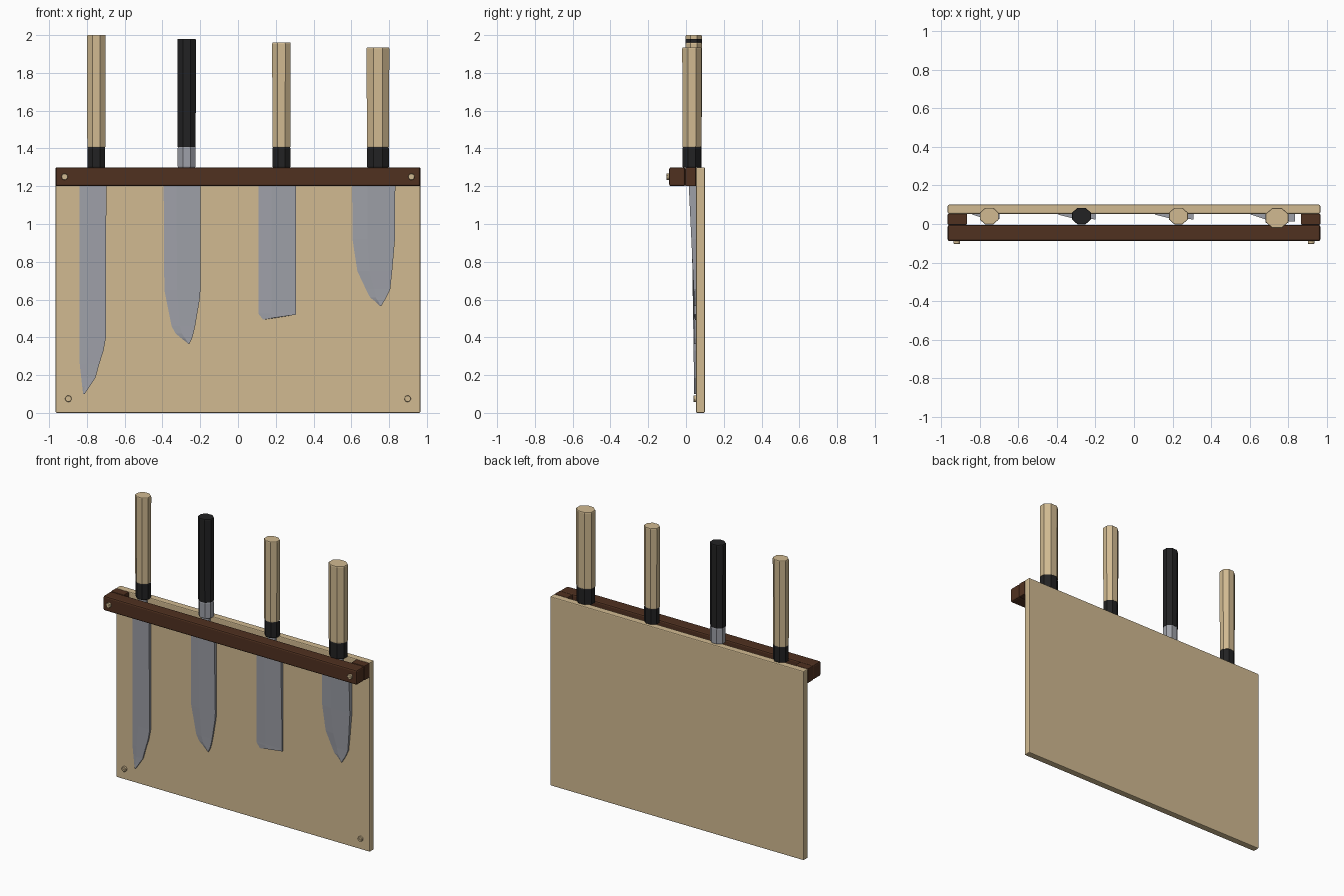
import bpy, bmesh, math

if "Cube" in bpy.data.objects:
    bpy.data.objects.remove(bpy.data.objects["Cube"])


def material(name, srgb):
    lin = [((c / 255 + 0.055) / 1.055) ** 2.4 if c > 10 else c / 255 / 12.92 for c in srgb]
    m = bpy.data.materials.new(name)
    m.diffuse_color = (*lin, 1)
    m.use_nodes = True
    m.node_tree.nodes["Principled BSDF"].inputs["Base Color"].default_value = m.diffuse_color
    return m


TAN = material("pale wood", (209, 186, 145))
BROWN = material("dark wood", (80, 49, 32))
BLACK = material("black horn", (34, 34, 35))
STEEL = material("steel", (158, 160, 168))


def finish(name, bm, mat, bevel=0.0):
    bmesh.ops.recalc_face_normals(bm, faces=bm.faces)
    me = bpy.data.meshes.new(name)
    bm.to_mesh(me)
    bm.free()
    me.materials.append(mat)
    ob = bpy.data.objects.new(name, me)
    bpy.context.collection.objects.link(ob)
    if bevel:
        mod = ob.modifiers.new("bevel", 'BEVEL')
        mod.width = bevel
        mod.segments = 2
    return ob


def box(name, lo, hi, mat, bevel=0.0):
    bm = bmesh.new()
    bmesh.ops.create_cube(bm, size=1)
    for v in bm.verts:
        v.co = [lo[i] + (v.co[i] + 0.5) * (hi[i] - lo[i]) for i in range(3)]
    return finish(name, bm, mat, bevel)


def skin(bm, rings):
    """Bridge closed vertex rings and cap both ends."""
    rings = [[bm.verts.new(p) for p in r] for r in rings]
    n = len(rings[0])
    for a, b in zip(rings, rings[1:]):
        for i in range(n):
            j = (i + 1) % n
            bm.faces.new((a[i], a[j], b[j], b[i]))
    bm.faces.new(rings[0])
    bm.faces.new(rings[-1])


def octagon_bar(name, cx, cy, rx, ry, levels, mat):
    """Eight-sided bar; levels are (z, scale)."""
    k = 1 / math.cos(math.pi / 8)
    angles = [(i + 0.5) * math.pi / 4 for i in range(8)]
    bm = bmesh.new()
    skin(bm, [[(cx + rx * k * s * math.cos(a), cy + ry * k * s * math.sin(a), z)
               for a in angles] for z, s in levels])
    return finish(name, bm, mat)


def blade(name, rows, front_y):
    """Wedge blade: thin cutting edge on the left, thick spine on the right."""
    top, tip = rows[0][0], rows[-1][0]
    rings = []
    for z, xl, xr in rows:
        t = (top - z) / (top - tip)
        spine = front_y + (0.042 - front_y) * min(1, t * 1.1)
        xm = xl + (xr - xl) * 0.35
        rings.append([(xl, 0.049, z), (xm, spine + 0.3 * (0.049 - spine), z),
                      (xr, spine, z), (xr, 0.052, z), (xl, 0.052, z)])
    bm = bmesh.new()
    skin(bm, rings)
    return finish(name, bm, STEEL)


def screw(name, x, z, y_face, r, h, turn):
    """Round head with a cross-cut slot between two half discs."""
    bm = bmesh.new()
    d = math.asin(0.16)
    base = [i * math.tau / 20 for i in range(20)]
    ring = lambda y, s: [(x + s * r * math.cos(a), y, z + s * r * math.sin(a)) for a in base]
    skin(bm, [ring(y_face + 0.002, 1), ring(y_face - h * 0.6, 1)])
    for side in (0, math.pi):
        arc = [side + d + i * (math.pi - 2 * d) / 10 + turn for i in range(11)]
        half = lambda y, s: [(x + s * r * math.cos(a), y, z + s * r * math.sin(a)) for a in arc]
        skin(bm, [half(y_face - h * 0.6, 1), half(y_face - h * 0.85, 1), half(y_face - h, 0.9)])
    return finish(name, bm, TAN)


# Back board, front rail and end spacers
box("back_board", (-0.965, 0.053, 0), (0.965, 0.1, 1.3), TAN, 0.006)
box("front_rail", (-0.965, -0.089, 1.2), (0.965, -0.004, 1.3), BROWN, 0.01)
for side, s in (("left", -1), ("right", 1)):
    xs = sorted((s * 0.865, s * 0.965))
    box(side + "_spacer", (xs[0], -0.004, 1.2), (xs[1], 0.053, 1.3), BROWN, 0.005)
    screw(side + "_rail_screw", s * 0.918, 1.25, -0.089, 0.017, 0.014, 0.5)
    screw(side + "_board_screw", s * 0.898, 0.075, 0.053, 0.017, 0.014, -0.4)

# Knives: handle centre, radii, top, colours, spine front, blade rows (z, left, right)
knives = [
    ("slicer", -0.75, 0.041, 0.049, 0.043, 2.0, TAN, BLACK, 0.026,
     [(1.26, -0.838, -0.697), (0.40, -0.838, -0.699), (0.33, -0.838, -0.712),
      (0.26, -0.838, -0.734), (0.185, -0.83, -0.755), (0.14, -0.825, -0.785),
      (0.1, -0.82, -0.812)]),
    ("chef", -0.272, 0.041, 0.049, 0.043, 1.98, BLACK, STEEL, 0.024,
     [(1.26, -0.394, -0.199), (0.65, -0.39, -0.199), (0.6, -0.38, -0.203),
      (0.46, -0.352, -0.227), (0.42, -0.33, -0.236), (0.395, -0.3, -0.243),
      (0.366, -0.263, -0.257)]),
    ("cleaver", 0.23, 0.041, 0.049, 0.043, 1.96, TAN, BLACK, 0.024,
     [(1.26, 0.108, 0.307), (0.525, 0.108, 0.307), (0.515, 0.116, 0.307),
      (0.496, 0.133, 0.15)]),
    ("utility", 0.741, 0.031, 0.06, 0.051, 1.935, TAN, BLACK, 0.012,
     [(1.26, 0.604, 0.833), (0.92, 0.606, 0.831), (0.75, 0.632, 0.816),
      (0.655, 0.677, 0.806), (0.61, 0.7, 0.785), (0.59, 0.727, 0.773),
      (0.565, 0.752, 0.758)]),
]
for name, cx, cy, rx, ry, top, grip, collar, front_y, rows in knives:
    octagon_bar(name + "_handle", cx, cy, rx, ry,
                [(1.408, 0.96), (1.413, 0.98), (top - 0.006, 1), (top, 0.96)], grip)
    octagon_bar(name + "_ferrule", cx, cy, rx * 0.96, ry * 0.96,
                [(1.298, 0.95), (1.304, 1), (1.402, 1), (1.409, 0.96)], collar)
    box(name + "_neck", (cx - 0.028, 0.032, 1.24), (cx + 0.028, 0.048, 1.31), STEEL)
    if name == "cleaver":
        # Slanted lower end of the square blade
        rows = rows[:1] + [(0.535, 0.108, 0.307), (0.525, 0.108, 0.307), (0.515, 0.113, 0.307)]
        ob = blade(name + "_blade", rows, front_y)
        for v in ob.data.vertices:
            if v.co.z < 0.52:
                v.co.z = 0.493 + 0.027 * (v.co.x - 0.113) / 0.194
                if v.co.x < 0.12:
                    v.co.x = 0.133
    else:
        blade(name + "_blade", rows, front_y)
